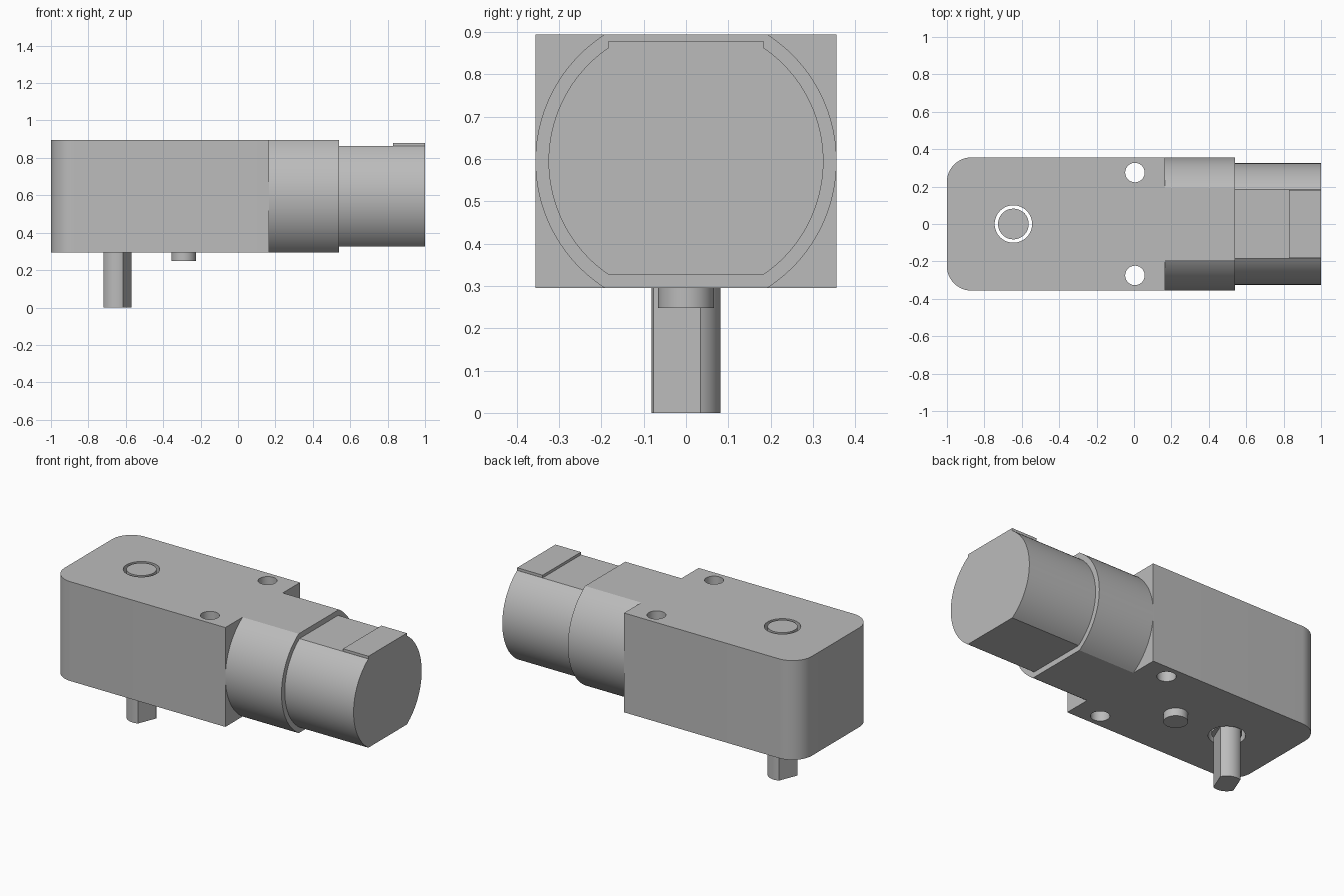
import bpy, bmesh, math
from mathutils import Matrix, Vector

cube = bpy.data.objects.get("Cube")
if cube:
    bpy.data.objects.remove(cube, do_unlink=True)

grey = bpy.data.materials.new("mid grey")
grey.use_nodes = True
colour = (0.5, 0.5, 0.5, 1)
grey.diffuse_color = colour
grey.node_tree.nodes["Principled BSDF"].inputs["Base Color"].default_value = colour

BOTTOM, TOP = 0.295, 0.895
AXIS_Z = (BOTTOM + TOP) / 2
# maps a profile (u, v, depth) to (y, z, x), so it is extruded along x
ALONG_X = Matrix(((0, 0, 1, 0), (1, 0, 0, 0), (0, 1, 0, AXIS_Z), (0, 0, 0, 1)))


def arc(cx, cy, r, start, end, steps):
    """Points on an arc, angles in radians."""
    angles = [start + (end - start) * i / steps for i in range(steps + 1)]
    return [(cx + r * math.cos(a), cy + r * math.sin(a)) for a in angles]


def circle(cx, cy, r, steps=64):
    return arc(cx, cy, r, 0, math.tau, steps)[:-1]


def clipped_circle(r, half, steps=48):
    """Circle centred on the origin, cut flat at v = +half and v = -half."""
    a = math.asin(half / r)
    return arc(0, 0, r, -a, a, steps) + arc(0, 0, r, math.pi - a, math.pi + a, steps)


def prism(name, profile, low, high, matrix=Matrix()):
    """Extrude a closed profile between two depths."""
    bm = bmesh.new()
    face = bm.faces.new([bm.verts.new((u, v, low)) for u, v in profile])
    side = bmesh.ops.extrude_face_region(bm, geom=[face])
    moved = [g for g in side["geom"] if isinstance(g, bmesh.types.BMVert)]
    bmesh.ops.translate(bm, verts=moved, vec=Vector((0, 0, high - low)))
    bm.transform(matrix)
    bmesh.ops.recalc_face_normals(bm, faces=bm.faces)
    mesh = bpy.data.meshes.new(name)
    bm.to_mesh(mesh)
    bm.free()
    mesh.materials.append(grey)
    obj = bpy.data.objects.new(name, mesh)
    bpy.context.collection.objects.link(obj)
    return obj


def combine(target, tool, operation):
    """Apply a boolean and remove its tool."""
    mod = target.modifiers.new(operation, 'BOOLEAN')
    mod.operation, mod.solver, mod.object = operation, 'EXACT', tool
    bpy.context.view_layer.objects.active = target
    bpy.ops.object.modifier_apply(modifier=mod.name)
    bpy.data.objects.remove(tool, do_unlink=True)


# gearbox housing with two rounded end corners
W, R = 0.356, 0.13
outline = [(0.165, -W), (0.165, W)]
outline += arc(-1 + R, W - R, R, math.pi / 2, math.pi, 12)
outline += arc(-1 + R, R - W, R, math.pi, 1.5 * math.pi, 12)
housing = prism("gearbox_housing", outline, BOTTOM, TOP)

# round neck with flat top and bottom, one piece with the housing
neck = prism("neck", clipped_circle(W, (TOP - BOTTOM) / 2), 0.165, 0.54, ALONG_X)
combine(housing, neck, 'UNION')

# mounting holes and shaft bore, all the way through
SHAFT_X = -0.645
for x, y, r in ((0.005, 0.275, 0.052), (0.005, -0.275, 0.052), (SHAFT_X, 0, 0.1)):
    combine(housing, prism("cutter", circle(x, y, r), 0.2, 1.0), 'DIFFERENCE')

# motor can and its raised terminal plate
can = prism("motor_can", clipped_circle(0.325, 0.268), 0.54, 1.0, ALONG_X)
p = 0.183
plate = prism("terminal_plate", [(0.83, -p), (1, -p), (1, p), (0.83, p)], 0.86, 0.879)

# output shaft: round inside the bore, two turned flats below it
shaft = prism("output_shaft", circle(SHAFT_X, 0, 0.082), BOTTOM + 0.01, TOP)
turn = Matrix.Translation((SHAFT_X, 0, 0)) @ Matrix.Rotation(math.radians(68), 4, 'Z')
tip = prism("shaft_tip", clipped_circle(0.082, 0.056, 20), 0, BOTTOM + 0.01, turn)

# locating boss under the housing
boss = prism("locating_boss", circle(-0.29, 0, 0.066), 0.248, BOTTOM + 0.01)

# smooth the curved walls, keep the edges sharp
bpy.ops.object.select_all(action='DESELECT')
for obj in (housing, can, plate, shaft, tip, boss):
    obj.select_set(True)
bpy.context.view_layer.objects.active = housing
bpy.ops.object.shade_smooth_by_angle(angle=math.radians(30))
